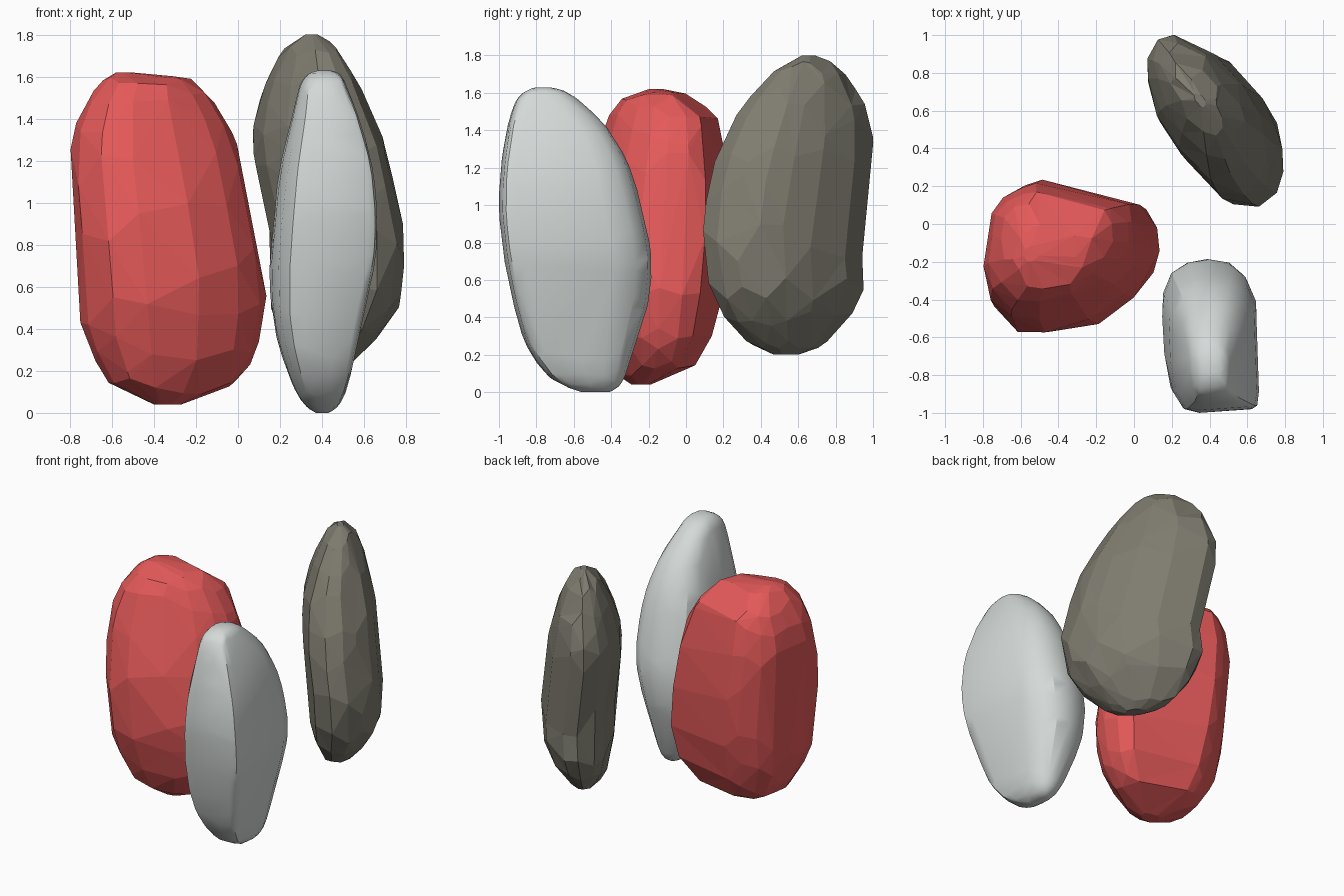
import bpy, bmesh, math, random

if "Cube" in bpy.data.objects:
    bpy.data.objects.remove(bpy.data.objects["Cube"])

random.seed(4)


def spline(levels, t):
    """Catmull-Rom point at parameter t along the levels."""
    k = min(int(t), len(levels) - 2)
    f = t - k
    p = [levels[min(max(k + d, 0), len(levels) - 1)] for d in (-1, 0, 1, 2)]
    return [b + .5 * f * (c - a + f * (2 * a - 5 * b + 4 * c - d + f * (3 * (b - c) + d - a)))
            for a, b, c, d in zip(*p)]


def boulder(name, color, plan, levels, facet, step=1.0, hull=True, smooth=False):
    """Loft a plan outline through levels (z, x0, x1, y0, y1), then merge into facets."""
    xs, ys = [p[0] for p in plan], [p[1] for p in plan]
    unit = [((x - min(xs)) / (max(xs) - min(xs)), (y - min(ys)) / (max(ys) - min(ys)))
            for x, y in plan]
    bm = bmesh.new()
    rings, last = [], len(levels) - 1
    count = int(last / step)
    for k in range(count + 1):
        ring = []
        for u, v in unit:
            # irregular ring heights break up the rows of facets
            f = random.uniform(-.4, .4) if 0 < k < count else 0
            z, x0, x1, y0, y1 = spline(levels, (k + f) * step)
            if smooth:  # ends of smooth stones become oval
                w = abs(2 * k / count - 1) ** 3
                a = math.atan2(v - .5, u - .5)
                u += w * (.5 + .5 * math.cos(a) - u)
                v += w * (.5 + .5 * math.sin(a) - v)
            ring.append(bm.verts.new((x0 + u * (x1 - x0), y0 + v * (y1 - y0), z)))
        rings.append(ring)
    if hull:  # fully convex stones
        bmesh.ops.convex_hull(bm, input=bm.verts)
        bmesh.ops.delete(bm, geom=[v for v in bm.verts if not v.link_faces], context='VERTS')
    else:
        n = len(unit)
        for a, b in zip(rings, rings[1:]):
            for i in range(n):
                j = (i + 1) % n
                bm.faces.new((a[i], a[j], b[j], b[i]))
        bm.faces.new(rings[0])
        bm.faces.new(rings[-1])
    bmesh.ops.recalc_face_normals(bm, faces=bm.faces)
    bmesh.ops.dissolve_limit(bm, angle_limit=math.radians(facet),
                             verts=bm.verts, edges=bm.edges)
    bmesh.ops.triangulate(bm, faces=bm.faces)
    mesh = bpy.data.meshes.new(name)
    bm.to_mesh(mesh)
    bm.free()
    ob = bpy.data.objects.new(name, mesh)
    bpy.context.collection.objects.link(ob)
    mat = bpy.data.materials.new(name + "_stone")
    mat.diffuse_color = (*color, 1)
    mat.use_nodes = True
    mat.node_tree.nodes["Principled BSDF"].inputs["Base Color"].default_value = mat.diffuse_color
    mesh.materials.append(mat)
    if smooth:
        bpy.ops.object.select_all(action='DESELECT')
        ob.select_set(True)
        bpy.context.view_layer.objects.active = ob
        bpy.ops.object.shade_smooth_by_angle(angle=math.radians(30))


# Red boulder: broad, with a flat sloping back
boulder("red_boulder", (0.78, 0.1, 0.1),
        [(-.48, .23), (.06, .10), (.12, 0), (.13, -.13), (.1, -.25), (0, -.38), (-.2, -.52),
         (-.46, -.58), (-.63, -.56), (-.76, -.43), (-.8, -.27), (-.78, -.1), (-.75, .05),
         (-.68, .14), (-.57, .2)],
        [(1.62, -.58, -.5, -.2, -.12), (1.585, -.64, -.2, -.32, .03),
         (1.5, -.71, -.13, -.40, .15), (1.38, -.77, -.05, -.45, .19),
         (1.2, -.80, .02, -.51, .22), (.88, -.78, .085, -.585, .235),
         (.6, -.76, .135, -.585, .215), (.4, -.745, .11, -.53, .16),
         (.25, -.68, .07, -.48, .12), (.12, -.59, -.05, -.41, .02),
         (.04, -.4, -.27, -.29, -.19)], facet=6)

# Dark boulder: a slab standing diagonally, with a shallow hollow in its back edge
boulder("dark_boulder", (0.21, 0.2, 0.16),
        [(.24, 1), (.13, .98), (.07, .86), (.07, .74), (.13, .53), (.27, .33), (.49, .115),
         (.65, .1), (.75, .18), (.785, .29), (.8, .42), (.755, .55), (.66, .71), (.47, .9)],
        [(1.8, .32, .38, .62, .69), (1.74, .225, .47, .5, .82), (1.6, .145, .56, .36, .93),
         (1.42, .085, .64, .23, .99), (1.28, .07, .70, .17, 1.0), (1.1, .10, .74, .12, .97),
         (.8, .165, .8, .09, .94), (.55, .15, .785, .13, .95), (.38, .2, .68, .22, .86),
         (.26, .27, .57, .34, .75), (.2, .38, .49, .47, .6)], facet=6, hull=False)

# Light boulder: smooth, water-worn, with one squared front corner
boulder("light_boulder", (0.66, 0.7, 0.69),
        [(.4, -.18), (.29, -.2), (.2, -.26), (.155, -.37), (.15, -.5), (.16, -.7), (.195, -.89),
         (.25, -.98), (.33, -1), (.5, -.99), (.62, -.98), (.65, -.96), (.66, -.88),
         (.655, -.6), (.645, -.4), (.59, -.27), (.51, -.2)],
        [(1.63, .38, .44, -.8, -.73), (1.61, .33, .49, -.86, -.65), (1.55, .29, .52, -.915, -.56),
         (1.4, .255, .58, -.96, -.41), (1.2, .205, .635, -.99, -.3), (1.0, .175, .66, -1, -.24),
         (.8, .155, .66, -.985, -.195), (.62, .15, .635, -.955, -.185),
         (.42, .17, .585, -.91, -.215), (.25, .215, .555, -.855, -.275),
         (.1, .275, .515, -.755, -.32), (.03, .325, .475, -.645, -.36),
         (0, .37, .43, -.56, -.41)], facet=4, step=.5, smooth=True)
